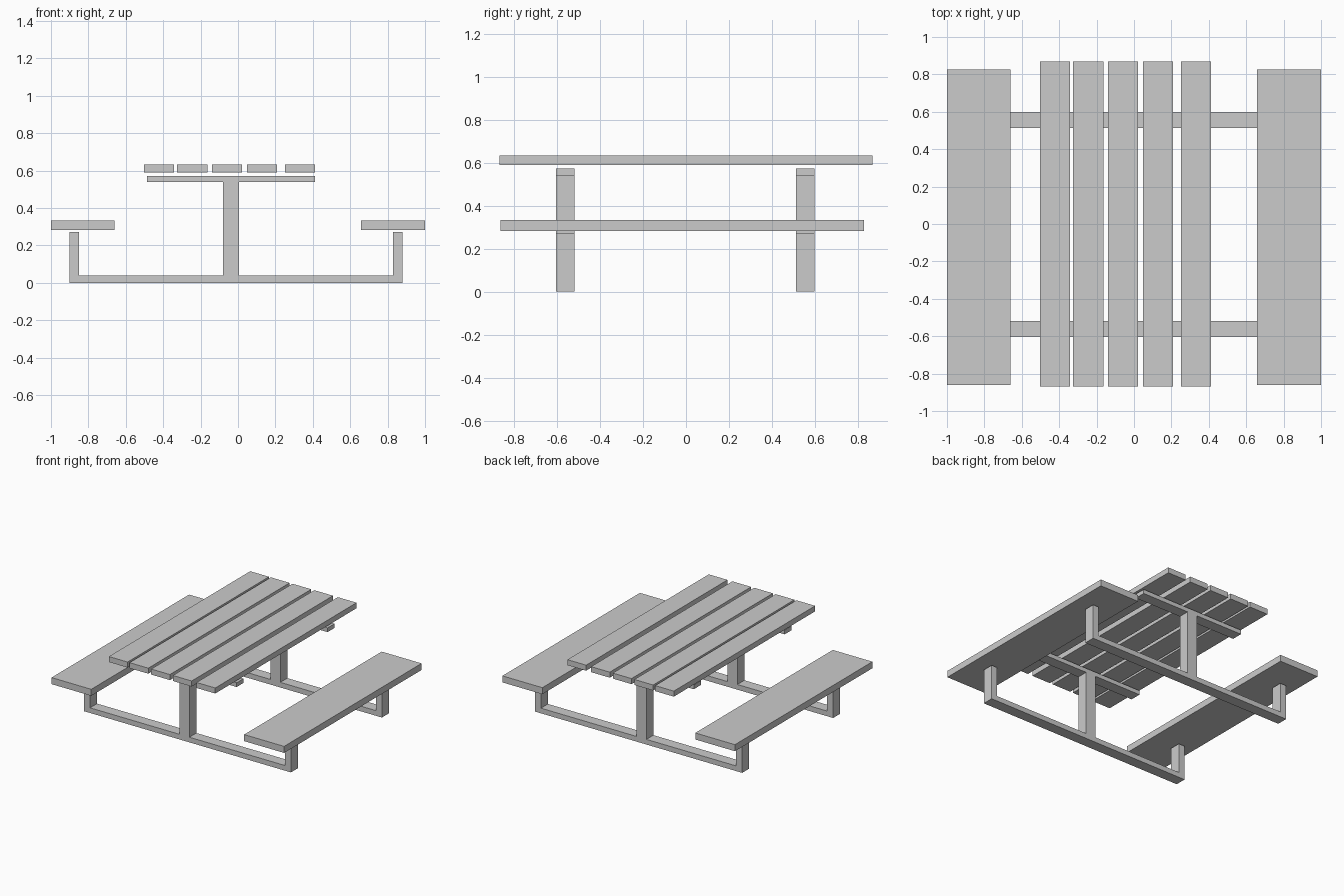
import bpy, bmesh

if "Cube" in bpy.data.objects:
    bpy.data.objects.remove(bpy.data.objects["Cube"])


def make_object(name, bm):
    bmesh.ops.recalc_face_normals(bm, faces=bm.faces)
    mesh = bpy.data.meshes.new(name)
    bm.to_mesh(mesh)
    bm.free()
    obj = bpy.data.objects.new(name, mesh)
    bpy.context.collection.objects.link(obj)
    return obj


def prism(name, outline, y0, y1):
    """Extrude an (x, z) outline from y0 to y1."""
    bm = bmesh.new()
    face = bm.faces.new([bm.verts.new((x, y0, z)) for x, z in outline])
    ext = bmesh.ops.extrude_face_region(bm, geom=[face])
    verts = [v for v in ext["geom"] if isinstance(v, bmesh.types.BMVert)]
    bmesh.ops.translate(bm, verts=verts, vec=(0, y1 - y0, 0))
    return make_object(name, bm)


def plank(name, x0, x1, y0, y1, z0, z1):
    return prism(name, [(x0, z0), (x1, z0), (x1, z1), (x0, z1)], y0, y1)


# Tabletop slats, slightly unevenly spaced
for i, x in enumerate((-0.503, -0.325, -0.139, 0.048, 0.251)):
    plank(f"table_slat_{i + 1}", x, x + 0.161, -0.868, 0.868, 0.589, 0.632)

# Bench seats
plank("left_seat", -1.0, -0.659, -0.862, 0.827, 0.282, 0.333)
plank("right_seat", 0.657, 1.0, -0.862, 0.827, 0.282, 0.333)

# End frames: foot rail, bench legs, centre post and top rail in one profile
frame = [
    (-0.902, 0), (0.879, 0), (0.879, 0.273), (0.829, 0.273), (0.829, 0.04),
    (0.006, 0.04), (0.006, 0.539), (0.412, 0.539), (0.412, 0.572),
    (-0.486, 0.572), (-0.486, 0.539), (-0.079, 0.539), (-0.079, 0.04),
    (-0.849, 0.04), (-0.849, 0.273), (-0.902, 0.273),
]
prism("front_frame", frame, -0.605, -0.519)
prism("back_frame", frame, 0.512, 0.598)
